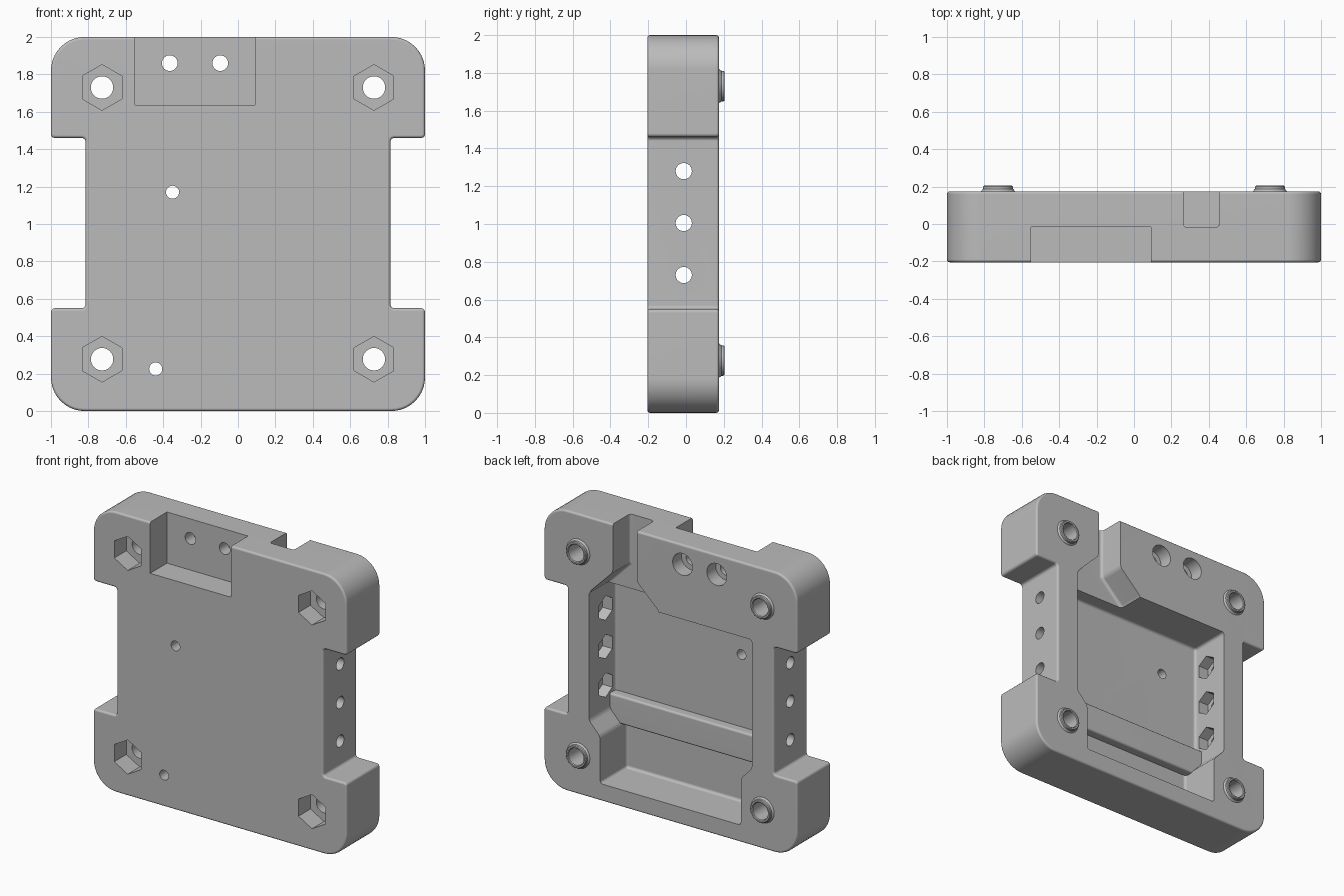
import bpy, bmesh, math
from mathutils import Vector

cube = bpy.data.objects.get("Cube")
if cube:
    bpy.data.objects.remove(cube, do_unlink=True)

grey = bpy.data.materials.new("plain_grey")
grey.use_nodes = True
COLOUR = (0.5, 0.5, 0.5, 1)
grey.diffuse_color = COLOUR
grey.node_tree.nodes["Principled BSDF"].inputs["Base Color"].default_value = COLOUR

FRONT, BACK, FLOOR = -0.205, 0.175, -0.125


def finish(name, bm):
    bmesh.ops.recalc_face_normals(bm, faces=bm.faces)
    mesh = bpy.data.meshes.new(name)
    bm.to_mesh(mesh)
    bm.free()
    mesh.materials.append(grey)
    ob = bpy.data.objects.new(name, mesh)
    bpy.context.collection.objects.link(ob)
    return ob


def prism_bm(points, lo, hi, axis="y"):
    """Extrude a 2D outline along the y or x axis."""
    bm = bmesh.new()
    place = (lambda u, v, w: (u, w, v)) if axis == "y" else (lambda u, v, w: (w, u, v))
    face = bm.faces.new([bm.verts.new(place(u, v, lo)) for u, v in points])
    extruded = bmesh.ops.extrude_face_region(bm, geom=[face])["geom"]
    shift = Vector(place(0, 0, hi - lo))
    for v in extruded:
        if isinstance(v, bmesh.types.BMVert):
            v.co += shift
    bmesh.ops.recalc_face_normals(bm, faces=bm.faces)
    return bm


def round_edges(bm, test, size, segments):
    edges = [e for e in bm.edges if test(e.verts[0].co, e.verts[1].co)]
    bmesh.ops.bevel(bm, geom=edges, offset=size, segments=segments, profile=0.5,
                    affect="EDGES", clamp_overlap=True)


def prism(name, points, lo, hi, axis="y", fillet=0):
    bm = prism_bm(points, lo, hi, axis)
    if fillet:
        round_edges(bm, lambda a, b: True, fillet, 3)
    return finish(name, bm)


def ngon(cu, cv, radius, sides):
    return [(cu + radius * math.cos(math.pi / 2 + math.tau * i / sides),
             cv + radius * math.sin(math.pi / 2 + math.tau * i / sides)) for i in range(sides)]


def rect(u0, u1, v0, v1):
    return [(u0, v0), (u1, v0), (u1, v1), (u0, v1)]


# Main plate: rounded corners, waisted sides, softened rims
half = [(1, 0), (1, 0.55), (0.815, 0.55), (0.815, 1.46), (1, 1.46), (1, 2)]
outline = half + [(-x, z) for x, z in reversed(half)]
bm = prism_bm(outline, FRONT, BACK)
along_y = lambda a, b: abs(a.y - b.y) > 0.1
round_edges(bm, lambda a, b: along_y(a, b) and (a.z < 0.01 or a.z > 1.99), 0.18, 10)
round_edges(bm, lambda a, b: along_y(a, b) and 0.5 < a.z < 1.5, 0.02, 3)
round_edges(bm, lambda a, b: abs(a.y - b.y) < 1e-4, 0.015, 3)
body = finish("housing_body", bm)

cutters = []


def cut(points, lo, hi, axis="y", fillet=0):
    cutters.append(prism("cutter", points, lo, hi, axis, fillet))


# Rear cavity, wide above and narrower at the bottom
side = [(0.555, 0.123), (0.555, 0.457), (0.643, 0.55), (0.643, 1.468)]
cut(side + [(-x, z) for x, z in reversed(side)], FLOOR, 0.4, fillet=0.02)

# Cable channel flaring from the top edge down into the cavity
cut([(0.085, 1.468), (0.265, 1.64), (0.265, 2.2), (0.455, 2.2), (0.455, 1.655),
     (0.64, 1.468), (0.615, 1.42), (0.11, 1.42)], -0.02, 0.4, fillet=0.02)

# Front pocket open at the top
cut(rect(-0.55, 0.09, 1.635, 2.2), -0.4, -0.015)

# Pocket screw holes with counterbores from the rear
for x in (-0.365, -0.095):
    cut(ngon(x, 1.86, 0.042, 24), -0.1, 0.3)
    cut(ngon(x, 1.86, 0.078, 32), 0.075, 0.3)

# Small holes through the floor
for x, z in ((-0.35, 1.17), (-0.44, 0.225)):
    cut(ngon(x, z, 0.035, 24), -0.4, 0)

# Corner bolt holes with hexagonal nut pockets on the front
corners = [(x, z) for x in (-0.727, 0.727) for z in (0.277, 1.73)]
for x, z in corners:
    cut(ngon(x, z, 0.06, 32), -0.4, 0.4)
    cut(ngon(x, z, 0.122, 6), -0.4, -0.07)

# Side wall holes with hexagonal pockets inside
for z in (0.73, 1.005, 1.28):
    for s in (-1, 1):
        cut(ngon(-0.012, z, 0.043, 24), *sorted((s * 0.5, s * 1.2)), axis="x")
        cut(ngon(-0.012, z, 0.087, 6), *sorted((s * 0.55, s * 0.72)), axis="x")

bpy.context.view_layer.objects.active = body
for c in cutters:
    mod = body.modifiers.new("cut", "BOOLEAN")
    mod.operation = "DIFFERENCE"
    mod.solver = "EXACT"
    mod.object = c
    bpy.ops.object.modifier_apply(modifier=mod.name)
for c in cutters:
    bpy.data.meshes.remove(c.data)

parts = [body]

# Raised bar across the cavity floor
parts.append(prism("cavity_ledge", rect(-0.66, 0.66, 0.455, 0.655), -0.16, -0.06, fillet=0.015))

# Collars around the bolt holes on the rear
profile = [(0.06, 0.17), (0.06, 0.2), (0.065, 0.205), (0.075, 0.205),
           (0.08, 0.2), (0.081, 0.187), (0.092, 0.174), (0.092, 0.17)]
for i, (x, z) in enumerate(corners):
    bm = bmesh.new()
    verts = [bm.verts.new((x + r, y, z)) for r, y in profile]
    edges = [bm.edges.new((a, b)) for a, b in zip(verts, verts[1:] + verts[:1])]
    bmesh.ops.spin(bm, geom=verts + edges, cent=(x, 0, z), axis=(0, 1, 0),
                   angle=math.tau, steps=32)
    bmesh.ops.remove_doubles(bm, verts=bm.verts, dist=1e-4)
    parts.append(finish("bolt_collar_%d" % (i + 1), bm))

# Smooth the rounded edges and keep the flats flat
for ob in parts:
    bpy.ops.object.select_all(action="DESELECT")
    ob.select_set(True)
    bpy.context.view_layer.objects.active = ob
    bpy.ops.object.shade_smooth_by_angle(angle=math.radians(35))
    weighted = ob.modifiers.new("weighted_normals", "WEIGHTED_NORMAL")
    weighted.keep_sharp = True
